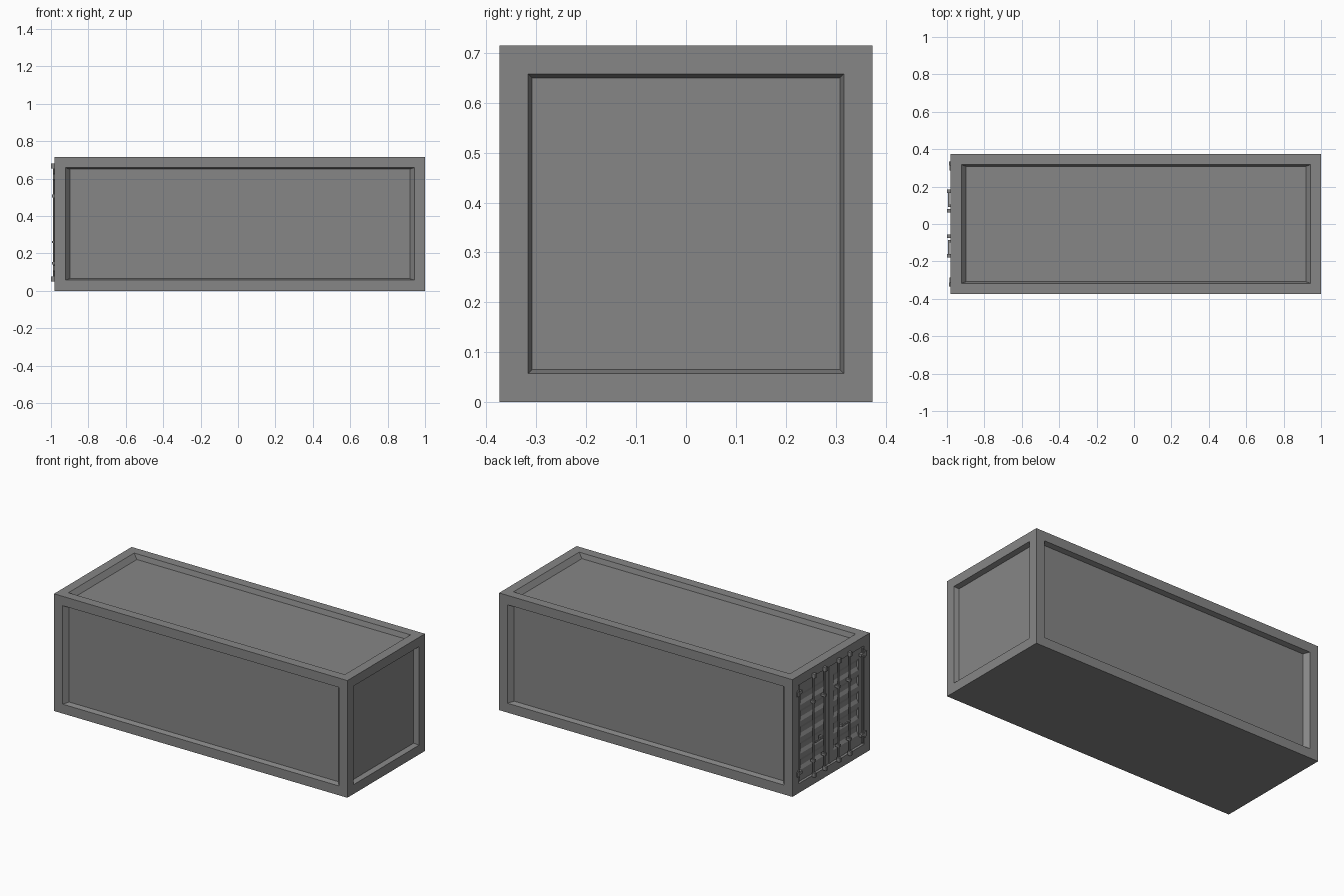
import bpy, bmesh
from mathutils import Vector, Matrix

if "Cube" in bpy.data.objects:
    bpy.data.objects.remove(bpy.data.objects["Cube"])

X0, X1, W, H = -0.98, 1.0, 0.374, 0.715

# Mid grey paint shared by all parts
paint = bpy.data.materials.new("grey_paint")
paint.diffuse_color = (0.24, 0.24, 0.24, 1)
paint.use_nodes = True
paint.node_tree.nodes["Principled BSDF"].inputs["Base Color"].default_value = paint.diffuse_color


def finish(bm, name):
    bmesh.ops.recalc_face_normals(bm, faces=bm.faces)
    me = bpy.data.meshes.new(name)
    bm.to_mesh(me)
    bm.free()
    me.materials.append(paint)
    ob = bpy.data.objects.new(name, me)
    bpy.context.collection.objects.link(ob)
    return ob


def add_box(bm, x, y, z):
    # each argument is a (min, max) pair
    c = [(a + b) / 2 for a, b in (x, y, z)]
    s = [b - a for a, b in (x, y, z)]
    bmesh.ops.create_cube(bm, size=1, matrix=Matrix.Translation(c) @ Matrix.Diagonal((*s, 1)))


def add_rod(bm, x, y, z0, z1, r):
    bmesh.ops.create_cone(bm, cap_ends=True, segments=8, radius1=r, radius2=r, depth=z1 - z0,
                          matrix=Matrix.Translation((x, y, (z0 + z1) / 2)))


# Container body: every face except the floor gets a tapered recessed panel
bm = bmesh.new()
add_box(bm, (X0, X1), (-W, W), (0, H))
bm.normal_update()
panels = [f for f in bm.faces if f.normal.z > -0.5]
bmesh.ops.inset_individual(bm, faces=panels, thickness=0.057, use_even_offset=True)
for f in panels:
    n, c = f.normal.copy(), f.calc_center_median()
    door_end = n.x < -0.5
    new = bmesh.ops.extrude_discrete_faces(bm, faces=[f])["faces"][0]
    for v in new.verts:
        v.co = c + (v.co - c) * (1.0 if door_end else 0.974) - n * 0.03
finish(bm, "container_body")

# Two doors: flat stiles and rails around a horizontally corrugated panel
FRONT, BACK, DEEP = -0.968, -0.948, -0.957
ZB, ZT = 0.06, 0.655
for side, name in ((1, "door_left"), (-1, "door_right")):
    bm = bmesh.new()
    ya, yb = 0.006, 0.314
    for a, b in ((ya, ya + 0.035), (yb - 0.035, yb)):
        add_box(bm, (FRONT, BACK), sorted((side * a, side * b)), (ZB, ZT))
    profile = [(BACK, ZB), (FRONT, ZB)]
    pitch = (ZT - ZB - 0.10) / 5
    for i in range(5):
        z = ZB + 0.05 + pitch * i
        profile += [(FRONT, z + pitch * 0.15), (DEEP, z + pitch * 0.35),
                    (DEEP, z + pitch * 0.65), (FRONT, z + pitch * 0.85)]
    profile += [(FRONT, ZT), (BACK, ZT)]
    face = bm.faces.new([bm.verts.new((x, side * (ya + 0.035), z)) for x, z in profile])
    ext = bmesh.ops.extrude_face_region(bm, geom=[face])["geom"]
    bmesh.ops.translate(bm, vec=Vector((0, side * (yb - ya - 0.07), 0)),
                        verts=[g for g in ext if isinstance(g, bmesh.types.BMVert)])
    finish(bm, name)

# Vertical locking rods with end cams and guide brackets
for i, y in enumerate((0.175, 0.07, -0.065, -0.17)):
    bm = bmesh.new()
    add_rod(bm, -0.984, y, 0.05, 0.675, 0.006)
    for z in (0.05, 0.655):
        add_box(bm, (-1.0, X0 + 0.002), (y - 0.009, y + 0.009), (z, z + 0.025))
    for z in (0.14, 0.5):
        add_box(bm, (-0.994, FRONT), (y - 0.009, y + 0.009), (z, z + 0.014))
    finish(bm, f"locking_rod_{i + 1}")

# Door handles on the outer locking rods
for i, (y, s) in enumerate(((0.175, -1), (-0.17, 1))):
    bm = bmesh.new()
    add_box(bm, (-0.994, -0.986), sorted((y, y + s * 0.085)), (0.255, 0.265))
    add_box(bm, (-0.99, FRONT), sorted((y + s * 0.07, y + s * 0.085)), (0.252, 0.268))
    finish(bm, f"door_handle_{i + 1}")

# Hinges joining the outer door edges to the frame, with a slim pin rod along each edge
for side, name in ((1, "hinges_left"), (-1, "hinges_right")):
    bm = bmesh.new()
    add_rod(bm, -0.976, side * 0.308, 0.07, 0.65, 0.006)
    for z in (0.12, 0.61):
        add_rod(bm, -0.983, side * 0.317, z - 0.02, z + 0.02, 0.007)
        add_box(bm, (-0.986, FRONT), sorted((side * 0.285, side * 0.317)), (z - 0.008, z + 0.008))
        add_box(bm, (-0.988, X0 + 0.002), sorted((side * 0.317, side * 0.335)), (z - 0.014, z + 0.014))
    finish(bm, name)

# Sealing strip down the middle between the doors
bm = bmesh.new()
add_box(bm, (-0.972, BACK), (-0.008, 0.008), (ZB, ZT))
finish(bm, "door_seal")
